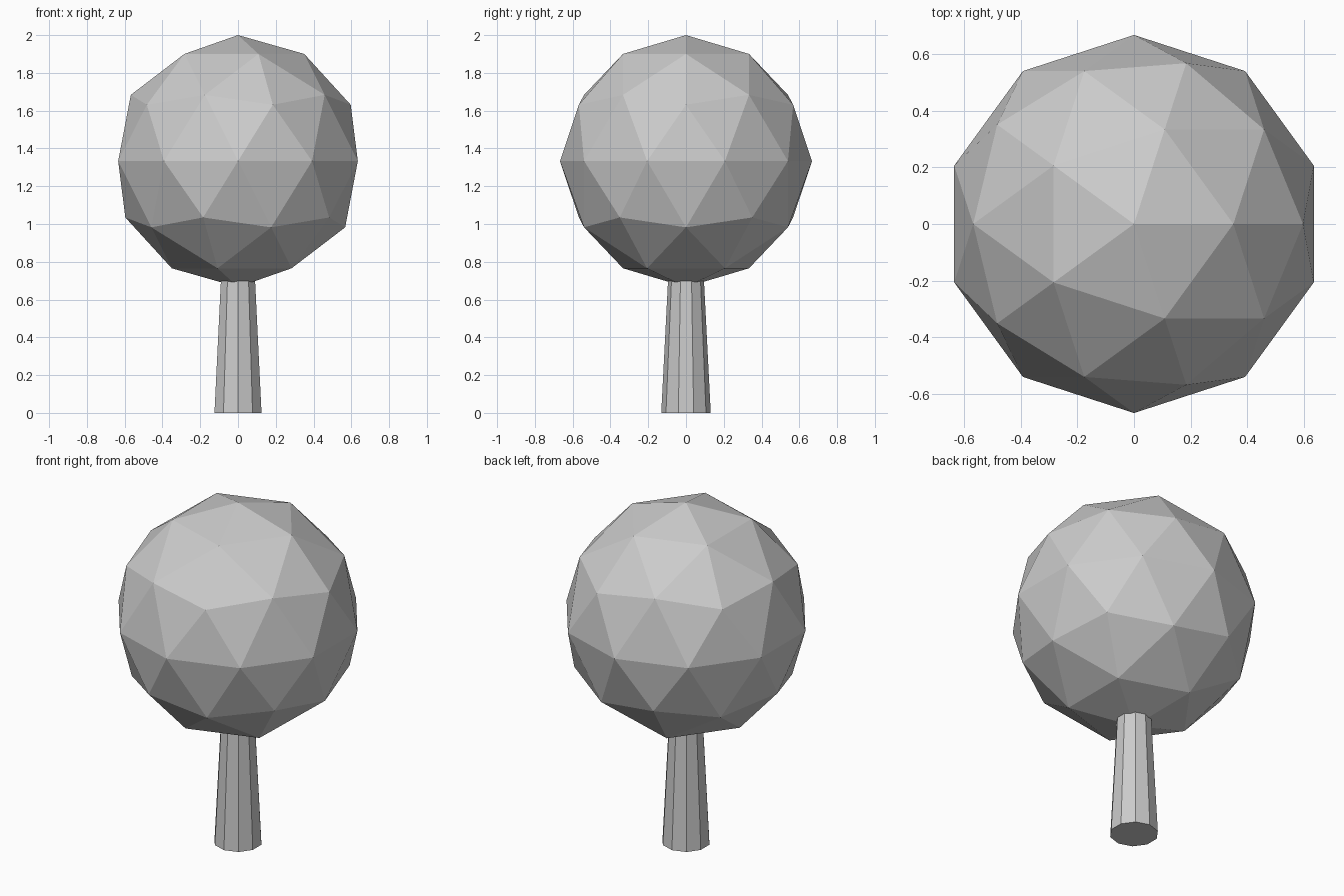
import bpy

cube = bpy.data.objects.get("Cube")
if cube:
    bpy.data.objects.remove(cube, do_unlink=True)

# One plain grey for the whole tree
GREY = (0.6, 0.6, 0.6, 1.0)
grey = bpy.data.materials.new("plain_grey")
grey.use_nodes = True
grey.diffuse_color = GREY
for node in grey.node_tree.nodes:
    if node.type == 'BSDF_PRINCIPLED':
        node.inputs["Base Color"].default_value = GREY

CROWN_RADIUS = 0.667
CROWN_CENTRE = 2.0 - CROWN_RADIUS
TRUNK_TOP = 0.8


def finish(name):
    """Name the new part, give it the grey and keep its faces flat."""
    part = bpy.context.object
    part.name = part.data.name = name
    part.data.materials.append(grey)
    bpy.ops.object.shade_flat()


# Tapered ten-sided trunk, its top hidden in the crown
bpy.ops.mesh.primitive_cone_add(
    vertices=10, radius1=0.131, radius2=0.09, depth=TRUNK_TOP,
    location=(0, 0, TRUNK_TOP / 2))
finish("trunk")

# Faceted ball crown
bpy.ops.mesh.primitive_ico_sphere_add(
    subdivisions=2, radius=CROWN_RADIUS, location=(0, 0, CROWN_CENTRE))
finish("crown")
